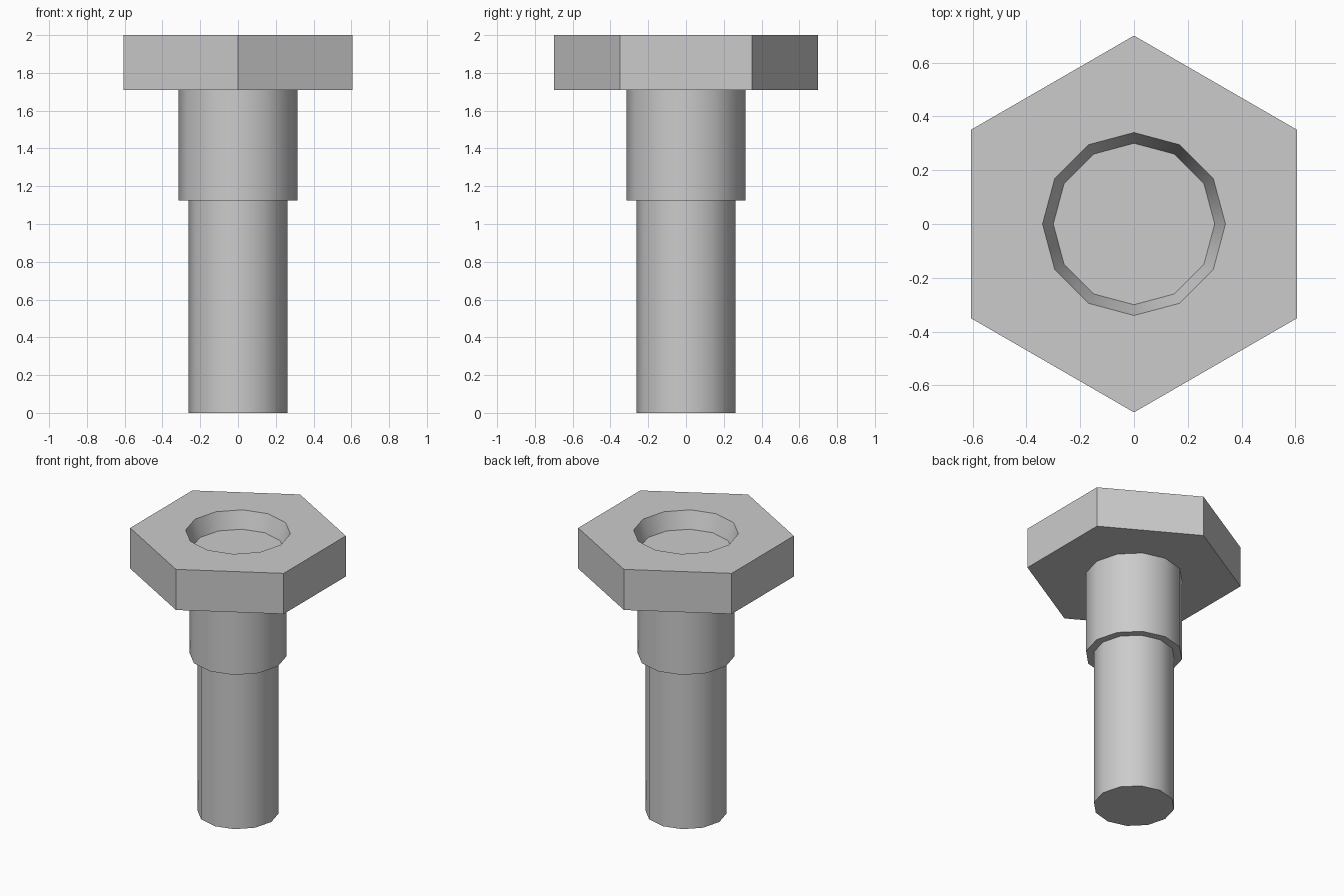
import bpy, bmesh, math

if "Cube" in bpy.data.objects:
    bpy.data.objects.remove(bpy.data.objects["Cube"])

SIDES = 12
HEX_R = 0.70
HEX_FLAT = HEX_R * math.cos(math.pi / 6)

# Profile from the shank tip up to the recess floor: (corner radius, flat radius, z)
PROFILE = [
    (0.263, 0.263, 0.0), (0.263, 0.263, 1.125),        # shank
    (0.315, 0.315, 1.125), (0.315, 0.315, 1.71),       # collar
    (HEX_R, HEX_FLAT, 1.71), (HEX_R, HEX_FLAT, 2.0),   # hexagonal head
    (0.34, 0.34, 2.0), (0.30, 0.30, 1.88),             # tapered recess
]

bm = bmesh.new()


def ring(corner, flat, z):
    verts = []
    for i in range(SIDES):
        a = 2 * math.pi * i / SIDES
        r = corner if i % 2 else flat
        verts.append(bm.verts.new((r * math.cos(a), r * math.sin(a), z)))
    return verts


rings = [ring(*p) for p in PROFILE]
for low, high in zip(rings, rings[1:]):
    for i in range(SIDES):
        j = (i + 1) % SIDES
        bm.faces.new((low[i], low[j], high[j], high[i]))

# Shank tip and recess floor
bm.faces.new(rings[0][::-1])
bm.faces.new(rings[-1])

mesh = bpy.data.meshes.new("hex_bolt")
bm.to_mesh(mesh)
bm.free()
bolt = bpy.data.objects.new("hex_bolt", mesh)
bpy.context.collection.objects.link(bolt)

# Smooth round walls, crisp steps and hexagon corners
bpy.context.view_layer.objects.active = bolt
bolt.select_set(True)
bpy.ops.object.shade_smooth_by_angle(angle=math.radians(35))
